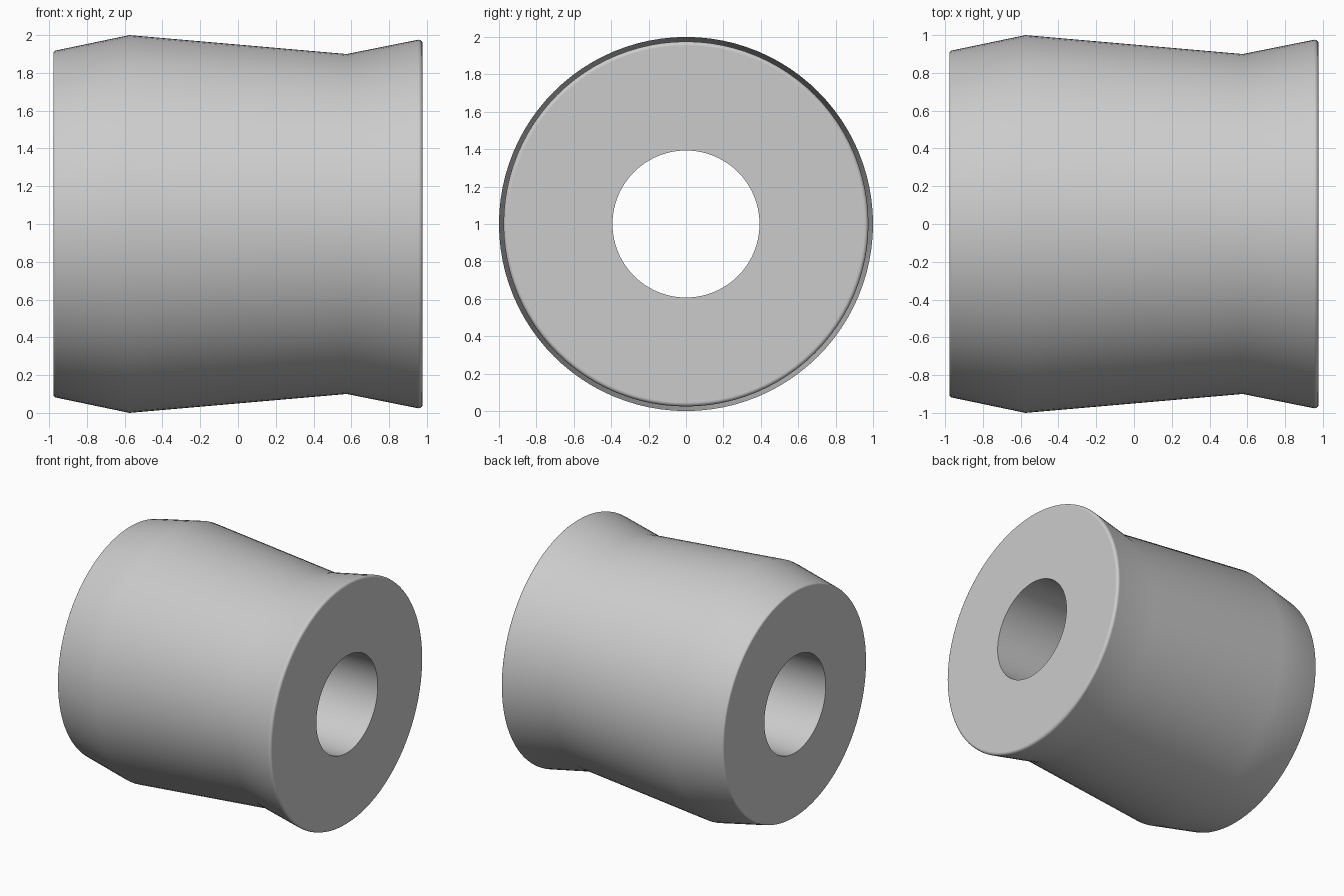
import bpy
import bmesh
import math
from mathutils import Vector

cube = bpy.data.objects.get("Cube")
if cube:
    bpy.data.objects.remove(cube, do_unlink=True)

SIDES = 96
HALF_LENGTH = 0.977
BORE_RADIUS = 0.393


def rounded_corner(before, corner, after, radius, steps=5):
    """Points of a small arc replacing a profile corner."""
    before, corner, after = Vector(before), Vector(corner), Vector(after)
    to_a = (before - corner).normalized()
    to_b = (after - corner).normalized()
    half = math.acos(to_a.dot(to_b)) / 2
    centre = corner + (to_a + to_b).normalized() * (radius / math.sin(half))
    reach = radius / math.tan(half)
    start = corner + to_a * reach - centre
    end = corner + to_b * reach - centre
    return [tuple(centre + start.lerp(end, i / steps).normalized() * radius)
            for i in range(steps + 1)]


# Profile as (position along axis, radius)
bore_left = (-HALF_LENGTH, BORE_RADIUS)
bore_right = (HALF_LENGTH, BORE_RADIUS)
shoulder, waist = (-0.575, 1.0), (0.575, 0.9)
profile = [bore_left]
profile += rounded_corner(bore_left, (-HALF_LENGTH, 0.916), shoulder, 0.014)
profile += [shoulder, waist]
profile += rounded_corner(waist, (HALF_LENGTH, 0.98), bore_right, 0.02)
profile += [bore_right]

# Spin the closed profile around the x axis
rings = len(profile)
verts = []
for s in range(SIDES):
    angle = math.tau * s / SIDES
    verts += [(x, r * math.cos(angle), 1 + r * math.sin(angle)) for x, r in profile]
faces = []
for s in range(SIDES):
    a, b = s * rings, (s + 1) % SIDES * rings
    for i in range(rings):
        j = (i + 1) % rings
        faces.append((a + i, a + j, b + j, b + i))

mesh = bpy.data.meshes.new("roller_bushing")
mesh.from_pydata(verts, [], faces)
bushing = bpy.data.objects.new("roller_bushing", mesh)
bpy.context.collection.objects.link(bushing)

# Consistent outward normals
bm = bmesh.new()
bm.from_mesh(mesh)
bmesh.ops.recalc_face_normals(bm, faces=bm.faces)
bm.to_mesh(mesh)
bm.free()

# Smooth shading on curved walls, flat end caps
bpy.ops.object.select_all(action="DESELECT")
bushing.select_set(True)
bpy.context.view_layer.objects.active = bushing
bpy.ops.object.shade_smooth_by_angle(angle=math.radians(30))
for poly in mesh.polygons:
    if abs(poly.normal.x) > 0.999:
        poly.use_smooth = False

# Plain grey material
grey = bpy.data.materials.new("light_grey")
grey.use_nodes = True
colour = (0.6, 0.6, 0.6, 1)
grey.diffuse_color = colour
grey.node_tree.nodes["Principled BSDF"].inputs["Base Color"].default_value = colour
mesh.materials.append(grey)
